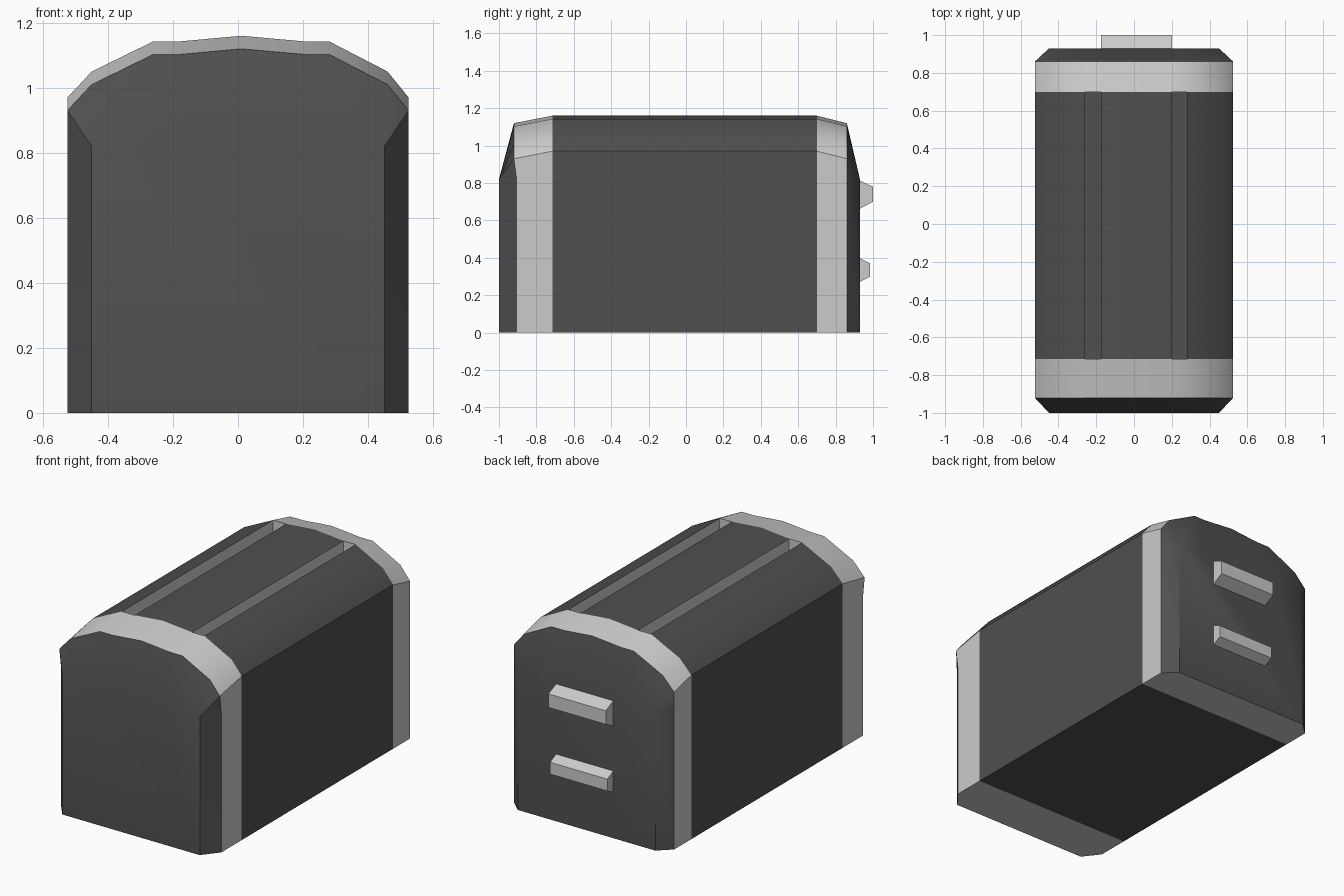
import bpy, bmesh

if "Cube" in bpy.data.objects:
    bpy.data.objects.remove(bpy.data.objects["Cube"])

dark = bpy.data.materials.new("dark_shell")
dark.diffuse_color = (0.08, 0.08, 0.08, 1)
dark.use_nodes = True
dark.node_tree.nodes["Principled BSDF"].inputs["Base Color"].default_value = dark.diffuse_color
grey = bpy.data.materials.new("grey_trim")
grey.diffuse_color = (0.8, 0.8, 0.8, 1)
grey.use_nodes = True
grey.node_tree.nodes["Principled BSDF"].inputs["Base Color"].default_value = grey.diffuse_color

# Cross-section from bottom left, over the top, to bottom right
PROFILE = [(-.525, 0), (-.525, .86), (-.525, .97), (-.45, 1.05), (-.26, 1.143), (-.175, 1.143),
           (.01, 1.16), (.2, 1.143), (.28, 1.143), (.46, 1.05), (.525, .97), (.525, .86), (.525, 0)]
SLOTS = (4, 7)          # profile segments that open into slots
Y0, Y1 = -.715, .70     # ends of the middle body
SLOT_FLOOR = .8


def build(name, polys, mat, angle=0.6):
    """Make an object from polygons, welding shared corners."""
    bm = bmesh.new()
    for poly in polys:
        bm.faces.new([bm.verts.new(p) for p in poly])
    bmesh.ops.remove_doubles(bm, verts=bm.verts, dist=1e-4)
    me = bpy.data.meshes.new(name)
    bm.to_mesh(me)
    bm.free()
    ob = bpy.data.objects.new(name, me)
    bpy.context.collection.objects.link(ob)
    me.materials.append(mat)
    if angle:
        bpy.ops.object.select_all(action='DESELECT')
        ob.select_set(True)
        bpy.context.view_layer.objects.active = ob
        bpy.ops.object.shade_smooth_by_angle(angle=angle)
    return ob


def bridge(a, b, skip=()):
    """Quads from section a (nearer the front) to section b, facing out."""
    return [(a[i], b[i], b[i + 1], a[i + 1]) for i in range(len(a) - 1) if i not in skip]


def body_section(y):
    return [(x, y, z) for x, z in PROFILE]


def rim_section(y, bulge):
    # Outer rim of a band: upper part dips and leans outwards
    return [(x, y + (bulge if z > .9 else 0), z - .04 if z > .8 else z) for x, z in PROFILE]


def cap_section(y):
    # Flat end plate, upper points collapse onto its top edge
    return [(max(-.45, min(.45, x)), y, min(.82, z)) for x, z in PROFILE]


# Middle body with slot openings and underside
front, back = body_section(Y0), body_section(Y1)
slot_floors = []
slot_walls = []
for i in SLOTS:
    (xa, za), (xb, zb) = PROFILE[i], PROFILE[i + 1]
    f = SLOT_FLOOR
    slot_floors.append([(xa, Y0, f), (xb, Y0, f), (xb, Y1, f), (xa, Y1, f)])
    slot_walls += [
        [(xa, Y0, f), (xa, Y1, f), (xa, Y1, za), (xa, Y0, za)],
        [(xb, Y1, f), (xb, Y0, f), (xb, Y0, zb), (xb, Y1, zb)],
        [(xa, Y1, f), (xb, Y1, f), (xb, Y1, zb), (xa, Y1, za)],
        [(xb, Y0, f), (xa, Y0, f), (xa, Y0, za), (xb, Y0, zb)]]
underside = [(front[0], front[-1], back[-1], back[0])]
build("body", bridge(front, back, SLOTS) + underside, dark)
build("slot_floors", slot_floors, dark, 0)
build("slot_walls", slot_walls, grey, 0)

# Grey bands, dark end caps and grey undersides at both ends
for name, s, inner, rim_y, cap_y in (("front", -1, front, -.905, -1.0),
                                     ("back", 1, back, .86, .93)):
    rim = rim_section(rim_y, -.015 if s < 0 else 0)
    cap = cap_section(cap_y)
    band = bridge(rim, inner)
    shell = []
    for q in bridge(cap, rim):
        pts = list(dict.fromkeys(q))
        if len(pts) > 2:
            shell.append(pts)
    plate = list(dict.fromkeys(cap))
    shell.append(plate)
    base = [inner[0], rim[0], cap[0], cap[-1], rim[-1], inner[-1]]
    if s > 0:
        band = [p[::-1] for p in band]
        shell = [p[::-1] for p in shell[:-1]] + [plate[::-1]]
        base = base[::-1]
    build(name + "_band", band, grey)
    build(name + "_cap", shell, dark)
    build(name + "_underside", [base], grey, 0)

# Two tapered lever bars on the back
for name, z0, z1, t0, t1, tip in (("upper_lever", .66, .815, .70, .78, 1.0),
                                  ("lower_lever", .27, .40, .30, .37, .985)):
    left, right = [[(x, .925, z0), (x, tip, t0), (x, tip, t1), (x, .925, z1)] for x in (-.175, .2)]
    sides = [(left[i], left[(i + 1) % 4], right[(i + 1) % 4], right[i]) for i in range(4)]
    build(name, [p[::-1] for p in sides] + [left, right[::-1]], grey, 0)

# Consistent outward normals on the closed-looking shells
for name in ("upper_lever", "lower_lever"):
    me = bpy.data.objects[name].data
    bm = bmesh.new()
    bm.from_mesh(me)
    bmesh.ops.recalc_face_normals(bm, faces=bm.faces)
    bm.to_mesh(me)
    bm.free()
